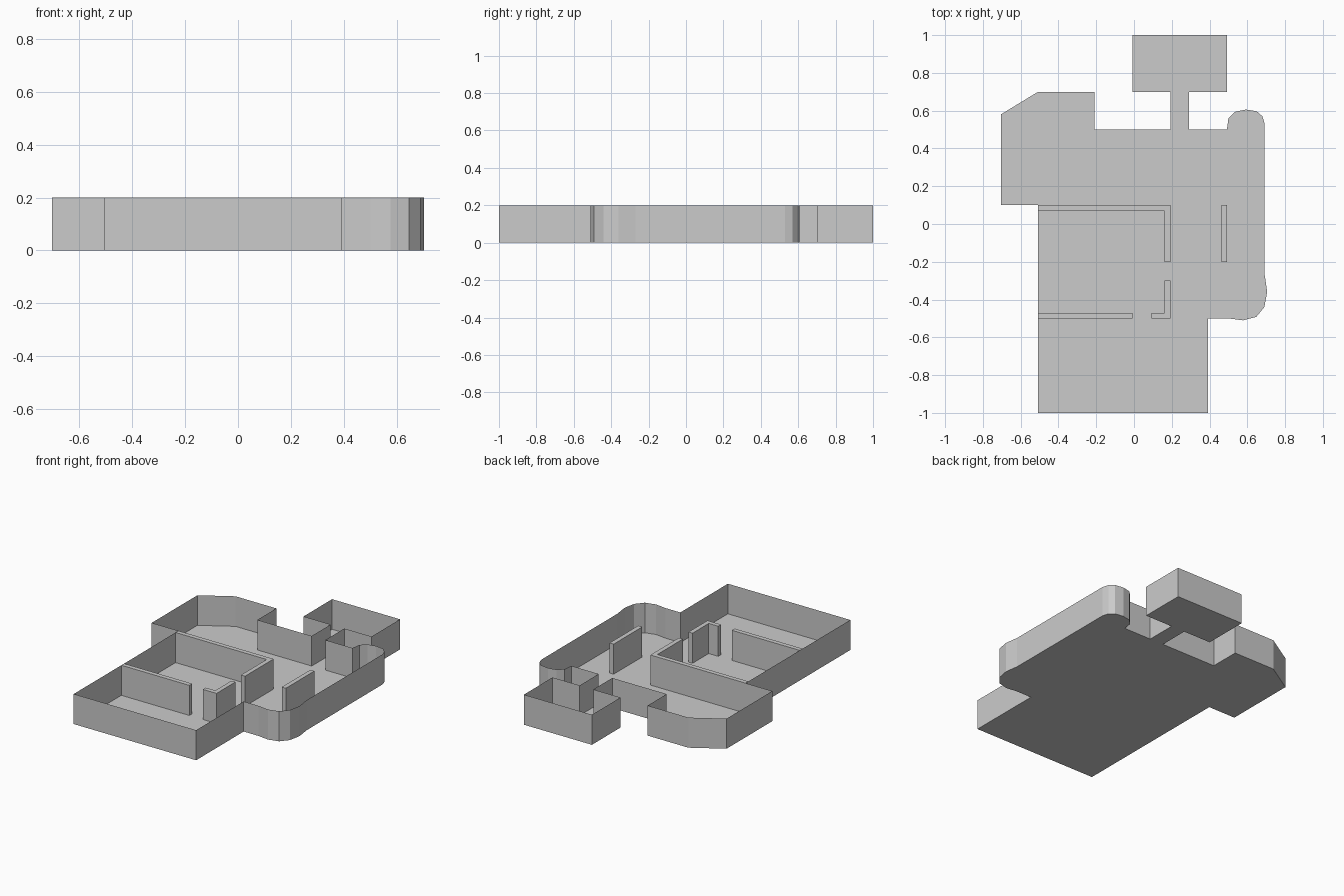
import bpy, bmesh

if "Cube" in bpy.data.objects:
    bpy.data.objects.remove(bpy.data.objects["Cube"])

HEIGHT = 0.2
SHIFT_X = -0.008   # centres the plan on x = 0


def add_prism(name, outline, bottom, top):
    """Vertical walls along a plan outline, with optional bottom and top faces."""
    bm = bmesh.new()
    low = [bm.verts.new((x + SHIFT_X, y, 0)) for x, y in outline]
    high = [bm.verts.new((x + SHIFT_X, y, HEIGHT)) for x, y in outline]
    n = len(outline)
    for i in range(n):
        j = (i + 1) % n
        bm.faces.new((low[i], low[j], high[j], high[i]))
    if bottom:
        bm.faces.new(low[::-1])
    if top:
        bm.faces.new(high)
    mesh = bpy.data.meshes.new(name)
    bm.to_mesh(mesh)
    bm.free()
    obj = bpy.data.objects.new(name, mesh)
    bpy.context.collection.objects.link(obj)
    return obj


# Floor with thin outer walls, open at the top (counter-clockwise plan)
front_hall = [(-0.5, -1), (0.4, -1), (0.4, -0.5), (0.51, -0.5)]
front_bay = [(0.585, -0.51), (0.655, -0.492), (0.698, -0.44),
             (0.713, -0.36), (0.7, -0.27)]
back_bay = [(0.7, 0.53), (0.688, 0.57), (0.657, 0.597), (0.6, 0.606),
            (0.543, 0.594), (0.508, 0.56), (0.5, 0.5)]
passage_and_annex = [(0.3, 0.5), (0.3, 0.7), (0.5, 0.7), (0.5, 1),
                     (0, 1), (0, 0.7), (0.2, 0.7), (0.2, 0.5)]
corner_room = [(-0.2, 0.5), (-0.2, 0.7), (-0.5, 0.7), (-0.697, 0.58),
               (-0.697, 0.1), (-0.5, 0.1)]
add_prism("floor_and_outer_walls",
          front_hall + front_bay + back_bay + passage_and_annex + corner_room,
          bottom=True, top=False)

# Free-standing and corner partitions inside
partitions = {
    "back_partition": [(-0.5, 0.07), (0.17, 0.07), (0.17, -0.2),
                       (0.2, -0.2), (0.2, 0.1), (-0.5, 0.1)],
    "door_corner_partition": [(0.1, -0.5), (0.2, -0.5), (0.2, -0.3),
                              (0.17, -0.3), (0.17, -0.47), (0.1, -0.47)],
    "front_partition": [(-0.5, -0.5), (0, -0.5), (0, -0.47), (-0.5, -0.47)],
    "side_partition": [(0.47, -0.2), (0.5, -0.2), (0.5, 0.1), (0.47, 0.1)],
}
for name, outline in partitions.items():
    add_prism(name, outline, bottom=False, top=True)
